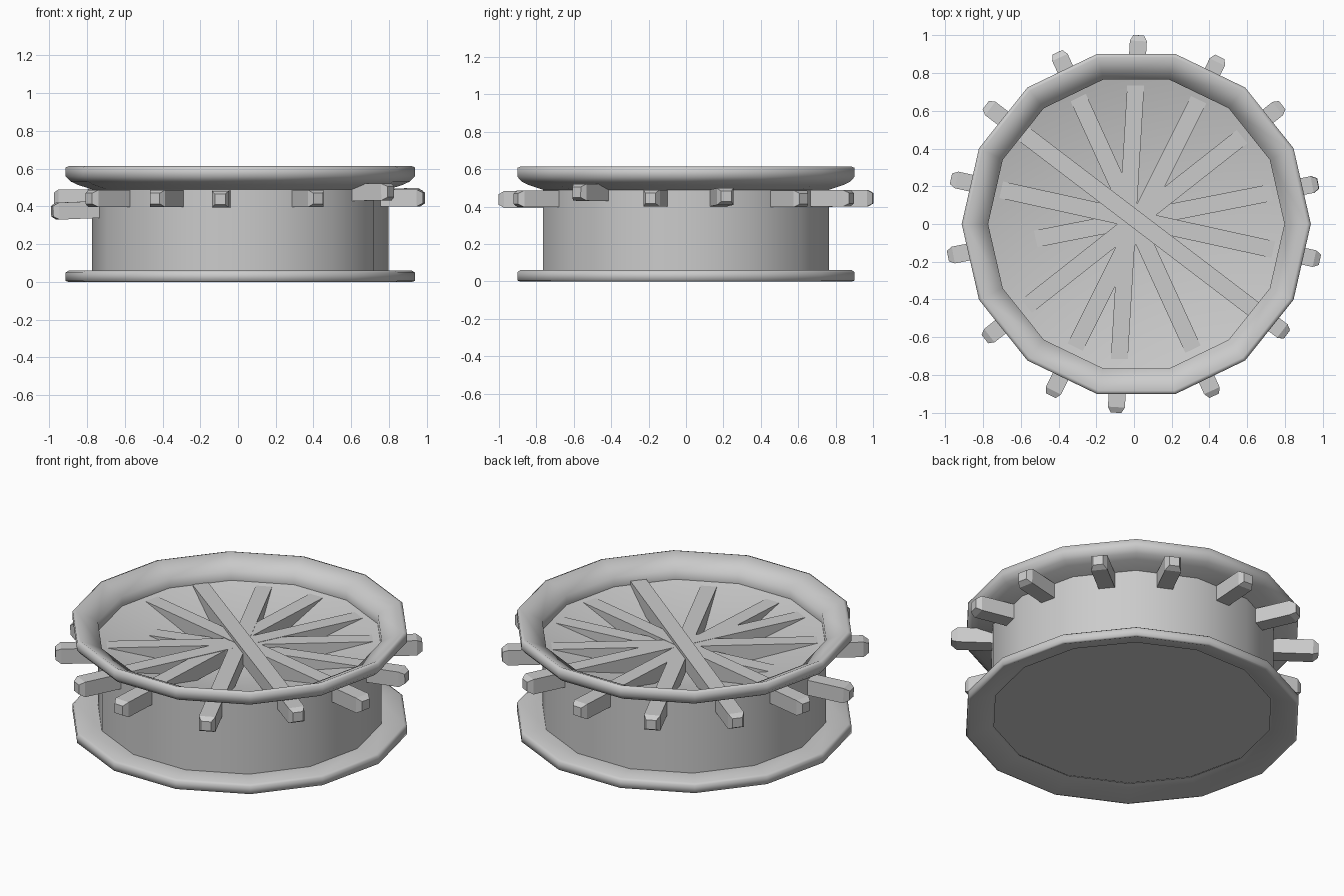
import bpy, bmesh, math
from mathutils import Vector

if "Cube" in bpy.data.objects:
    bpy.data.objects.remove(bpy.data.objects["Cube"])

SIDES = 14
CX = 0.012


def finish(bm, name, angle):
    bmesh.ops.remove_doubles(bm, verts=bm.verts, dist=1e-5)
    bmesh.ops.recalc_face_normals(bm, faces=bm.faces)
    me = bpy.data.meshes.new(name)
    bm.to_mesh(me)
    bm.free()
    ob = bpy.data.objects.new(name, me)
    bpy.context.collection.objects.link(ob)
    if angle:
        bpy.ops.object.select_all(action='DESELECT')
        ob.select_set(True)
        bpy.context.view_layer.objects.active = ob
        bpy.ops.object.shade_smooth_by_angle(angle=math.radians(angle))
    return ob


def lathe(name, profile, angle=32):
    """Spin a radius/height profile into a 14-sided part."""
    bm = bmesh.new()
    rings = []
    for r, z in profile:
        if r == 0:
            rings.append([bm.verts.new((CX, 0, z))] * SIDES)
        else:
            rings.append([bm.verts.new((CX + r * math.cos(math.tau * i / SIDES),
                                        r * math.sin(math.tau * i / SIDES), z))
                          for i in range(SIDES)])
    for a, b in zip(rings, rings[1:]):
        for i in range(SIDES):
            j = (i + 1) % SIDES
            quad = list(dict.fromkeys((a[i], a[j], b[j], b[i])))
            bm.faces.new(quad)
    return finish(bm, name, angle)


def beam(name, start, end, half=0.045, tip=0.028, taper=0.03):
    """Square bar with chamfered ends."""
    start, end = Vector(start), Vector(end)
    d = (end - start).normalized()
    side = d.cross(Vector((0, 0, 1))).normalized()
    up = side.cross(d)
    bm = bmesh.new()
    rings = []
    for p, h in ((start, tip), (start + d * taper, half),
                 (end - d * taper, half), (end, tip)):
        rings.append([bm.verts.new(p + side * sx * h + up * sy * h)
                      for sx, sy in ((-1, -1), (1, -1), (1, 1), (-1, 1))])
    for a, b in zip(rings, rings[1:]):
        for i in range(4):
            j = (i + 1) % 4
            bm.faces.new((a[i], a[j], b[j], b[i]))
    bm.faces.new(rings[0])
    bm.faces.new(rings[-1])
    return finish(bm, name, 0)


# Base flange: flat on top, hollowed underneath towards the drum
lathe("base_flange", [(0.77, 0.045), (0.785, 0.045), (0.91, 0.0), (0.925, 0.005),
                      (0.925, 0.05), (0.91, 0.06), (0.785, 0.06)], 100)

# Recessed bottom plate
lathe("bottom_plate", [(0, 0.05), (0.775, 0.05)])

# Drum wall
lathe("drum_wall", [(0.785, 0.05), (0.785, 0.50)])

# Flared upper rim with a sloping top and short inner wall
lathe("upper_rim", [(0.785, 0.49), (0.865, 0.516), (0.90, 0.533), (0.925, 0.56),
                    (0.925, 0.607), (0.905, 0.615), (0.785, 0.555), (0.785, 0.497)], 100)

# Dished top inside the rim
lathe("dished_top", [(0.785, 0.497), (0, 0.30)])

# Crossing beams whose ends project through the drum wall
beams = [((0.025, 1.00, 0.445), (-0.095, -1.00, 0.438)),
         ((0.455, 0.885, 0.445), (-0.44, -0.91, 0.442)),
         ((0.785, 0.63, 0.442), (-0.79, -0.61, 0.442)),
         ((0.975, 0.215, 0.455), (-0.985, -0.17, 0.374)),
         ((0.985, -0.19, 0.445), (-0.97, 0.24, 0.445)),
         ((0.81, -0.585, 0.477), (-0.785, 0.63, 0.452)),
         ((0.425, -0.91, 0.442), (-0.405, 0.91, 0.445))]
for n, (a, b) in enumerate(beams, 1):
    beam(f"cross_beam_{n}", a, b)
